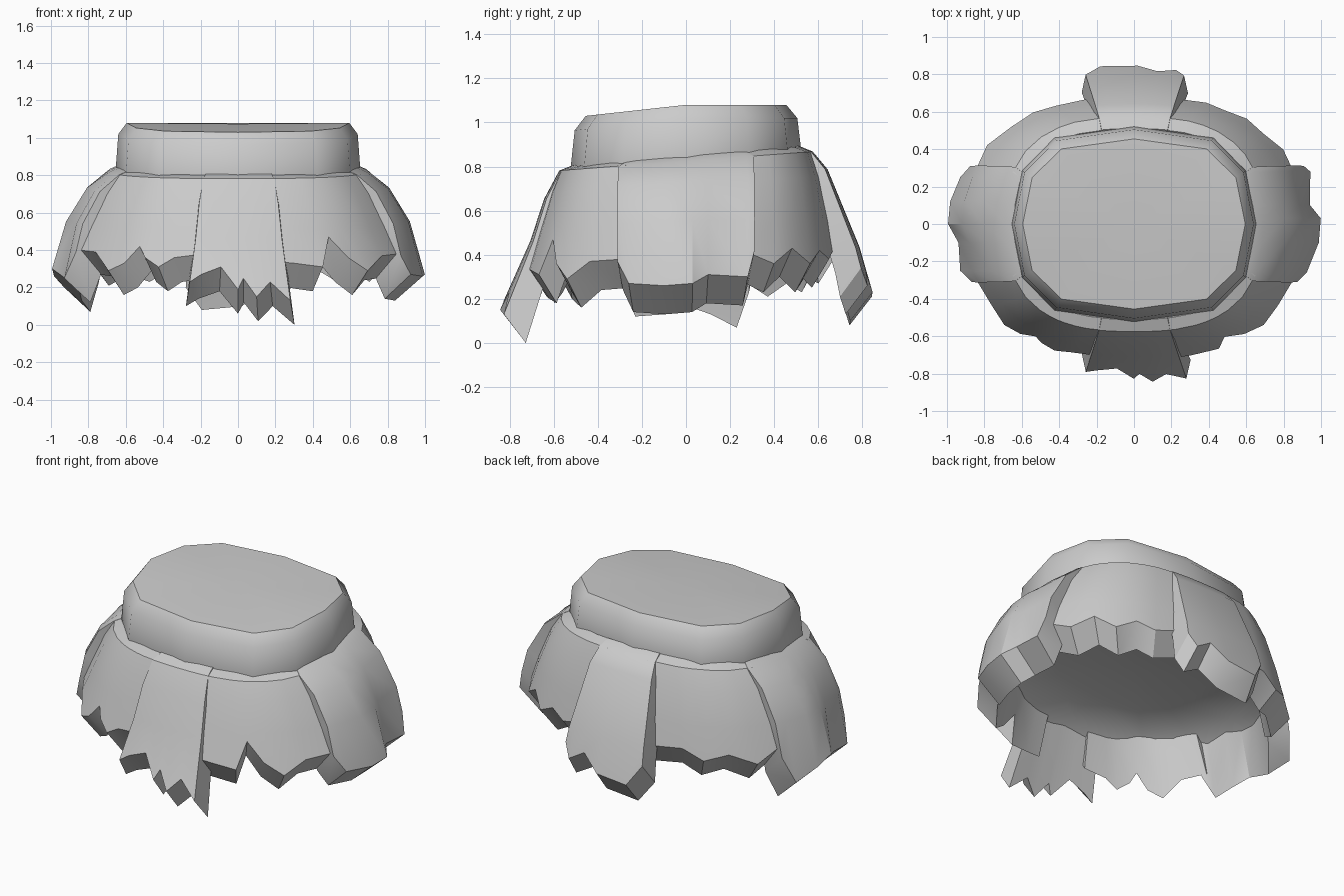
import bpy, bmesh
from math import cos, sin, radians, copysign

cube = bpy.data.objects.get("Cube")
if cube:
    bpy.data.objects.remove(cube)

cloth = bpy.data.materials.new("grey_cloth")
cloth.use_nodes = True
COLOUR = (0.6, 0.6, 0.6, 1)
cloth.diffuse_color = COLOUR
cloth.node_tree.nodes["Principled BSDF"].inputs["Base Color"].default_value = COLOUR

TOP_A, TOP_B = 0.69, 0.575  # half sizes of the skirt's upper edge
TOP_POWER = 2.6             # boxy oval at the waist


def finish(name, bm, angle):
    bmesh.ops.recalc_face_normals(bm, faces=bm.faces)
    mesh = bpy.data.meshes.new(name)
    bm.to_mesh(mesh)
    bm.free()
    mesh.materials.append(cloth)
    obj = bpy.data.objects.new(name, mesh)
    bpy.context.collection.objects.link(obj)
    bpy.ops.object.select_all(action="DESELECT")
    obj.select_set(True)
    bpy.context.view_layer.objects.active = obj
    bpy.ops.object.shade_smooth_by_angle(angle=radians(angle))


def complement(u, power):
    return max(0, 1 - abs(u) ** power) ** (1 / power)


def flare(s, curve):
    """Piecewise linear flare of the skirt: depth s to outward share."""
    for (s0, f0), (s1, f1) in zip(curve, curve[1:]):
        if s <= s1:
            return f0 + (f1 - f0) * (s - s0) / (s1 - s0)
    return 1


def panel(name, axis, side, hem, size, z_ref, bends, inset):
    """Thick cloth panel; hem lists (position along axis, height, reach)."""
    a, b = size
    curve = [(-0.04, -0.25), (0, 0)] + bends + [(1, 1)]
    bm = bmesh.new()
    loops = []
    for pos, z_hem, *reach in hem:
        reach = reach[0] if reach else 1
        if axis == "x":
            uy_top = side * complement(pos, TOP_POWER)
        else:
            uy_top = pos / b * 1.25
        z_top = 0.825 + 0.075 * uy_top * TOP_B
        drop = z_top - z_ref
        s_hem = (z_top - z_hem) / drop
        outer, inner = [], []
        for s in [c[0] for c in curve[:-1]] + [s_hem]:
            f = flare(s, curve)
            spread = max(0, f)
            # the oval grows rounder towards the hem
            if axis == "x":
                ux, uy = pos, side * complement(pos, TOP_POWER - 0.4 * spread)
            else:
                uy = pos / b * (1.25 - 0.25 * spread)
                ux = side * complement(uy, TOP_POWER - 0.7 * spread)
                ux *= 1 + (reach - 1) * spread
            x = ux * (TOP_A + (a - TOP_A) * f)
            y = uy * (TOP_B + (b - TOP_B) * f)
            if s < 0:
                x, y = ux * 0.64, uy * 0.51
            z = z_top - s * drop
            sink = 0.05 + 0.08 * max(0, min(1, s / s_hem))
            outer.append(bm.verts.new((x, y, z)))
            inner.append(bm.verts.new((x * inset[0], y * inset[1], z - sink)))
        loops.append((outer, inner))
    # outer skin, hem, lining and upper edge
    for (o0, i0), (o1, i1) in zip(loops, loops[1:]):
        ring0, ring1 = o0 + i0[::-1], o1 + i1[::-1]
        n = len(ring0)
        for k in range(n):
            m = (k + 1) % n
            bm.faces.new((ring0[k], ring0[m], ring1[m], ring1[k]))
    # side edges
    for o, i in (loops[0], loops[-1]):
        for k in range(len(o) - 1):
            bm.faces.new((o[k], o[k + 1], i[k + 1], i[k]))
    finish(name, bm, 32)


# Front and back panels stand proud of the others
proud = (1.08, .88)
panel("front_panel", "x", -1,
      [(-.27, .23), (-.21, .27), (-.1, .31), (0, .19), (.03, .25),
       (.1, .15), (.18, .23), (.28, .13)],
      (1, .85), .14, [(.2, .25), (.5, .48)], proud)
panel("back_panel", "x", 1,
      [(-.27, .33), (-.18, .21), (.02, .23), (.13, .32), (.23, .26),
       (.28, .34)],
      (1, .855), .2, [(.12, .24), (.65, .76)], proud)

# Corner panels sit slightly deeper and tuck under their neighbours
front_corner = ((.95, .74), .3, [(.2, .25), (.55, .58)], (.88, .88))
back_corner = ((.95, .71), .3, [(.2, .3), (.55, .64)], (.88, .88))
panel("front_left_panel", "x", -1,
      [(.2, .34), (.32, .33), (.48, .31), (.56, .47), (.64, .36), (.73, .29),
       (.84, .37), (.94, .38)], *front_corner)
panel("front_right_panel", "x", -1,
      [(-.94, .4), (-.84, .39), (-.73, .29), (-.65, .33), (-.59, .42),
       (-.54, .36), (-.45, .31), (-.37, .36), (-.2, .38)], *front_corner)
panel("back_left_panel", "x", 1,
      [(.2, .44), (.42, .38), (.54, .42), (.65, .36), (.77, .43),
       (.86, .36), (.94, .41)], *back_corner)
panel("back_right_panel", "x", 1,
      [(-.94, .42), (-.84, .34), (-.72, .4), (-.58, .36), (-.46, .42),
       (-.2, .4)], *back_corner)

# Side panels
sides = ((1, .73), .28, [(.17, .38), (.5, .74)], (.85, .92))
panel("left_panel", "y", 1,
      [(-.31, .37), (-.26, .27), (-.1, .26), (.03, .27), (.1, .31, .96),
       (.28, .3, 1.04), (.31, .42, 1.06)], *sides)
panel("right_panel", "y", -1,
      [(-.31, .39), (-.25, .25), (-.1, .26, .95), (0, .3), (.12, .26),
       (.25, .2), (.31, .36)], *sides)


def oval(bm, a, b, height):
    """Ring of twelve vertices; height is a function of y."""
    ring = []
    for k in range(12):
        c, s = cos(radians(30 * k)), sin(radians(30 * k))
        y = copysign(abs(s) ** .87, s) * b
        ring.append(bm.verts.new((copysign(abs(c) ** .62, c) * a, y, height(y))))
    return ring


def bridge(bm, rings):
    for low, high in zip(rings, rings[1:]):
        for k in range(12):
            m = (k + 1) % 12
            bm.faces.new((low[k], low[m], high[m], high[k]))


def close(bm, ring, z):
    hub = bm.verts.new((0, 0, z))
    for k in range(12):
        bm.faces.new((ring[k], ring[(k + 1) % 12], hub))


def cap_height(y):
    return min(1.08, 1.08 + .11 * y)


# Waistband with a chamfered rim and closed top
bm = bmesh.new()
rings = [oval(bm, .64, .51, lambda y: .74 + .072 * y),
         oval(bm, .655, .525, lambda y: .818 + .072 * y),
         oval(bm, .64, .505, lambda y: cap_height(y) - .06),
         oval(bm, .595, .455, cap_height)]
bridge(bm, rings)
close(bm, rings[0], .74)
close(bm, rings[-1], 1.075)
finish("waistband", bm, 45)

# Domed lining that closes the inside of the skirt
bm = bmesh.new()
rings = [oval(bm, .82, .64, lambda y: .42),
         oval(bm, .72, .55, lambda y: .5),
         oval(bm, .45, .35, lambda y: .55),
         oval(bm, .44, .34, lambda y: .65),
         oval(bm, .68, .52, lambda y: .6)]
bridge(bm, rings[:3])
close(bm, rings[2], .56)
bridge(bm, [rings[0], rings[4], rings[3]])
close(bm, rings[3], .66)
finish("inner_lining", bm, 60)
